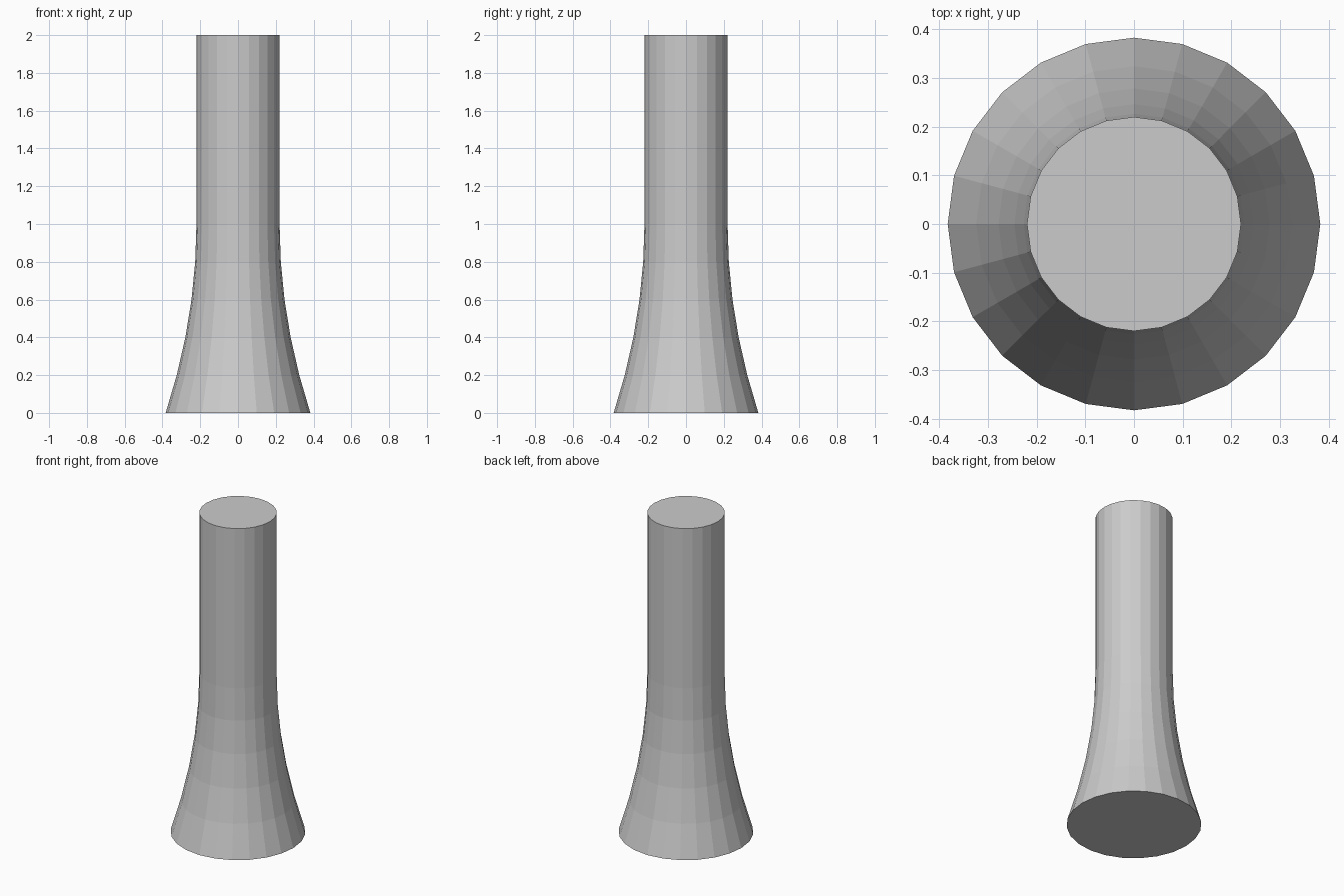
import bpy, bmesh
from math import sin, cos, pi

if "Cube" in bpy.data.objects:
    bpy.data.objects.remove(bpy.data.objects["Cube"])

SIDES = 24

# Profile: quadratic flare up to half height, then a straight shaft
profile = [(0.22 + 0.163 * (1 - i / 5) ** 2, i / 5) for i in range(6)]
profile.append((0.22, 2.0))

# Flared column: stacked rings joined by flat quads
bm = bmesh.new()
rings = []
for r, z in profile:
    rings.append([bm.verts.new((r * cos(2 * pi * k / SIDES), r * sin(2 * pi * k / SIDES), z))
                  for k in range(SIDES)])
for low, high in zip(rings, rings[1:]):
    for k in range(SIDES):
        n = (k + 1) % SIDES
        bm.faces.new((low[k], low[n], high[n], high[k]))

# End caps
bm.faces.new(rings[0][::-1])
bm.faces.new(rings[-1])

mesh = bpy.data.meshes.new("flared_column")
bm.to_mesh(mesh)
bm.free()
bpy.context.collection.objects.link(bpy.data.objects.new("flared_column", mesh))
